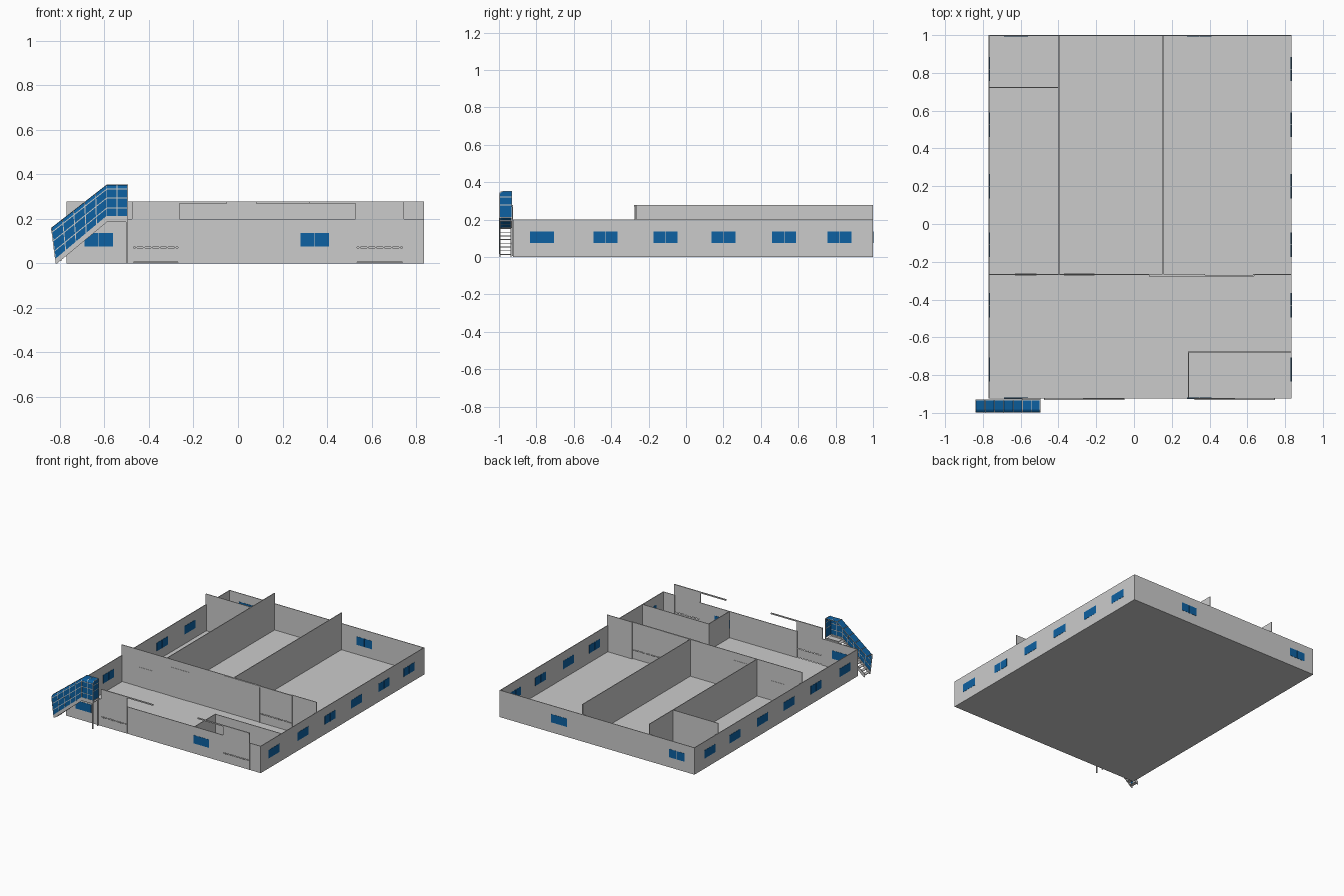
import bpy, bmesh, math
from mathutils import Vector, Matrix

if "Cube" in bpy.data.objects:
    bpy.data.objects.remove(bpy.data.objects["Cube"])

blue = bpy.data.materials.new("blue_glass")
blue.diffuse_color = (0.004, 0.12, 0.36, 1)
blue.use_nodes = True
blue.node_tree.nodes["Principled BSDF"].inputs["Base Color"].default_value = blue.diffuse_color

X0, X1, Y0, Y1 = -0.77, 0.835, -0.925, 1.0   # building footprint
H, HI, T = 0.20, 0.278, 0.005                # outer height, inner height, thickness


def finish(bm, name, mat=None):
    me = bpy.data.meshes.new(name)
    bmesh.ops.recalc_face_normals(bm, faces=bm.faces)
    bm.to_mesh(me)
    bm.free()
    ob = bpy.data.objects.new(name, me)
    bpy.context.collection.objects.link(ob)
    if mat:
        me.materials.append(mat)
    return ob


def add_box(bm, x0, x1, y0, y1, z0, z1):
    m = Matrix.Translation(((x0 + x1) / 2, (y0 + y1) / 2, (z0 + z1) / 2))
    bmesh.ops.create_cube(bm, size=1, matrix=m @ Matrix.Diagonal((x1 - x0, y1 - y0, z1 - z0, 1)))


def boxes(name, items, mat=None):
    bm = bmesh.new()
    for b in items:
        add_box(bm, *b)
    return finish(bm, name, mat)


def add_bar(bm, a, b, w=0.004):
    a, b = Vector(a), Vector(b)
    d = b - a
    m = Matrix.Translation((a + b) / 2) @ d.to_track_quat('Z', 'Y').to_matrix().to_4x4()
    bmesh.ops.create_cube(bm, size=1, matrix=m @ Matrix.Diagonal((w, w, d.length + w * 0.5, 1)))


# floor slab and outer walls (front wall is split around the doors)
boxes("floor", [(X0, X1, Y0, Y1, 0, 0.004)])
boxes("outer_side_walls", [(X0, X0 + T, Y0, Y1, 0, H), (X1 - T, X1, Y0, Y1, 0, H)])
boxes("back_wall", [(X0, X1, Y1 - T, Y1, 0, H)])
boxes("front_wall", [(a, b, Y0, Y0 + T, 0, H) for a, b in ((X0, -0.47), (-0.27, 0.535), (0.74, X1))])

# inner partitions
YP = -0.27
boxes("cross_partition", [(X0, 0.375, YP, YP + T, 0, HI), (0.63, X1, YP, YP + T, 0, HI)])
boxes("long_partitions", [(x, x + T, YP, Y1, 0, HI) for x in (-0.4, 0.15)])
boxes("rear_room_partition", [(X0, -0.395, 0.72, 0.72 + T, 0, HI)])
boxes("small_room_partition", [(0.285, 0.285 + T, Y0, -0.68, 0, H), (0.285, X1, -0.68, -0.68 + T, 0, H)])

# plain inner doors
for i, (a, b, h) in enumerate(((-0.63, -0.515, 0.15), (-0.37, -0.21, 0.22))):
    boxes(f"inner_door_{i}", [(a, b, YP - 0.002, YP + T + 0.002, 0.004, h)])


# sliding doors: two leaf panels, hinge knuckles, frame strips and an overhead rail
def sliding_door(name, a, b, y, r0, r1):
    boxes(name + "_panel", [(a, b, y - T, y, 0.074, 0.272), (a, b, y - T, y, 0.006, 0.069)])
    n = 6
    boxes(name + "_hinges", [(a + (b - a) * (i + 0.4) / n, a + (b - a) * (i + 0.6) / n,
                              y - T - 0.002, y, 0.066, 0.077) for i in range(n)])
    boxes(name + "_frame", [(x - 0.002, x + 0.002, y - T - 0.001, y, 0.006, 0.272) for x in (a, b)])
    boxes(name + "_rail", [(r0, r1, y - T - 0.002, y + 0.001, 0.268, 0.277)])


sliding_door("front_left_door", -0.475, -0.265, Y0, -0.475, -0.05)
sliding_door("front_right_door", 0.53, 0.745, Y0, 0.32, 0.745)
sliding_door("hall_door", 0.37, 0.635, YP, 0.08, 0.635)

# windows: two panes each, visible on both sides of the wall
WX, WY, WZ = (-0.625, 0.345), (-0.77, -0.43, -0.11, 0.2, 0.525, 0.82), (0.075, 0.136)
E = 0.0015
panes = ((-0.064, -0.001), (0.001, 0.064))
for nm, y in (("front", Y0), ("back", Y1 - T)):
    boxes(nm + "_windows", [(x + p, x + q, y - E, y + T + E, *WZ) for x in WX for p, q in panes], blue)
for nm, x in (("left", X0), ("right", X1 - T)):
    boxes(nm + "_windows", [(x - E, x + T + E, y + p, y + q, *WZ) for y in WY for p, q in panes], blue)

# covered outside stair: stations (x, base z) rise to a level landing
SA, SB, SC = (-0.818, 0.0), (-0.59, 0.193), (-0.497, 0.193)
YO, YI = -0.997, -0.932
R = 0.018
TOP = 0.158
stations = [(SA[0] + (SB[0] - SA[0]) * t / 5, SA[1] + (SB[1] - SA[1]) * t / 5) for t in range(6)]
stations += [((SB[0] + SC[0]) / 2, SB[1]), SC]
# cover cross-section: straight side, rounded shoulder, flat roof
section = [(YO, 0.018), (YO, 0.055), (YO, 0.10), (YO, TOP - R)]
section += [(YO + R * (1 - math.cos(a)), TOP - R + R * math.sin(a))
            for a in (math.radians(30), math.radians(60), math.radians(90))]
section += [(YI, TOP)]


def cover_point(s, p):
    lean = 0.02 * (p[1] / TOP) * max(0, (SB[0] - s[0]) / (SB[0] - SA[0]))
    return Vector((s[0] - lean, p[0], s[1] + p[1]))


bm = bmesh.new()
grid = [[bm.verts.new(cover_point(s, p)) for p in section] for s in stations]
for g, h in zip(grid, grid[1:]):
    for j in range(len(section) - 1):
        bm.faces.new((g[j], h[j], h[j + 1], g[j + 1]))
# glazed end of the landing
end = [bm.verts.new(cover_point(SC, p)) for p in section + [(YI, 0.018)]]
bm.faces.new(end)
cover = finish(bm, "stair_cover_glass", blue)
mod = cover.modifiers.new("thickness", 'SOLIDIFY')
mod.thickness = 0.002
mod.offset = 0

# grey ribs and long rails of the cover
bm = bmesh.new()
for s in stations:
    for p, q in zip(section, section[1:]):
        add_bar(bm, cover_point(s, p), cover_point(s, q))
for j in (0, 1, 2, 3, 7):
    for s, t in ((stations[0], stations[5]), (stations[5], stations[7])):
        add_bar(bm, cover_point(s, section[j]), cover_point(t, section[j]))
for h in (0.018, 0.085, 0.128):
    add_bar(bm, cover_point(SC, (YO, h)), cover_point(SC, (YI, h)))
add_bar(bm, cover_point(SC, (YI, 0)), cover_point(SC, (YI, TOP)))
finish(bm, "stair_cover_frame")

# sloping stringers on both sides
bm = bmesh.new()
prof = [(-0.82, 0.0), (-0.812, 0.0), (-0.588, 0.186), (-0.495, 0.186),
        (-0.495, 0.208), (-0.592, 0.208), (-0.82, 0.022)]
for y in (YO, YI - 0.004):
    f = bm.faces.new([bm.verts.new((x, y, z)) for x, z in prof])
    r = bmesh.ops.extrude_face_region(bm, geom=[f])
    bmesh.ops.translate(bm, vec=(0, 0.004, 0), verts=[v for v in r["geom"] if isinstance(v, bmesh.types.BMVert)])
finish(bm, "stair_stringers")

# treads, landing and legs
N = 10
dx, dz = 0.225 / N, 0.2 / N
boxes("stair_treads", [(-0.818 + i * dx, -0.818 + (i + 1.1) * dx, YO, YI,
                        (i + 0.75) * dz - 0.004, (i + 0.75) * dz) for i in range(N)])
boxes("stair_landing", [(-0.592, -0.495, YO, Y0, 0.194, 0.199)])
boxes("landing_legs", [(-0.503, -0.495, y, y + 0.006, 0, 0.195) for y in (YO, YI - 0.006)])
